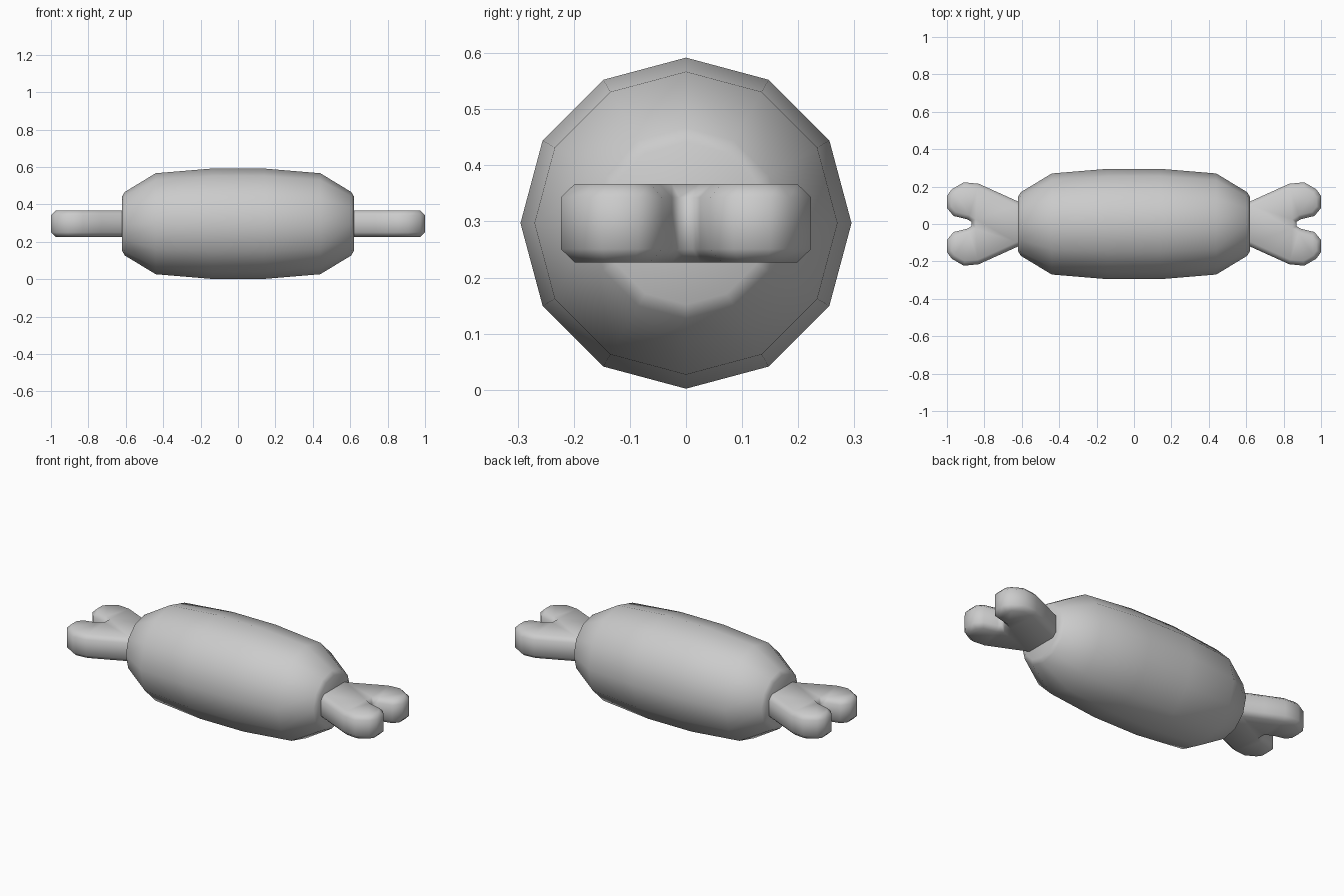
import bpy, bmesh, math

cube = bpy.data.objects.get("Cube")
if cube:
    bpy.data.objects.remove(cube, do_unlink=True)

MID_Z = 0.297
SIDES = 12

grey = bpy.data.materials.new("plain_grey")
grey.use_nodes = True
grey.diffuse_color = (0.6, 0.6, 0.6, 1)
grey.node_tree.nodes["Principled BSDF"].inputs["Base Color"].default_value = (0.6, 0.6, 0.6, 1)


def add_object(name, bm, angle):
    bmesh.ops.recalc_face_normals(bm, faces=bm.faces)
    mesh = bpy.data.meshes.new(name)
    bm.to_mesh(mesh)
    bm.free()
    mesh.materials.append(grey)
    obj = bpy.data.objects.new(name, mesh)
    bpy.context.collection.objects.link(obj)
    bpy.ops.object.select_all(action="DESELECT")
    obj.select_set(True)
    bpy.context.view_layer.objects.active = obj
    bpy.ops.object.shade_smooth_by_angle(angle=math.radians(angle))
    return obj


# Barrel-shaped meat: a mirrored profile of twelve-sided rings along x
half = [(0.14, 0.295), (0.44, 0.27), (0.605, 0.17), (0.62, 0.145)]
profile = [(-x, r) for x, r in reversed(half)] + half
bm = bmesh.new()
rings = []
for x, r in profile:
    angles = [math.tau * i / SIDES for i in range(SIDES)]
    rings.append([bm.verts.new((x, r * math.sin(a), MID_Z + r * math.cos(a))) for a in angles])
for a, b in zip(rings, rings[1:]):
    for i in range(SIDES):
        j = (i + 1) % SIDES
        bm.faces.new((a[i], a[j], b[j], b[i]))
bm.faces.new(rings[0])
bm.faces.new(rings[-1])
add_object("meat_body", bm, 45)

# Forked bone ends: half outline mirrored in y, extruded, rims bevelled
bone_half = [(0.55, 0.09), (0.62, 0.12), (0.73, 0.17), (0.83, 0.215), (0.91, 0.223),
             (0.975, 0.185), (1.0, 0.15), (1.0, 0.085), (0.965, 0.043), (0.89, 0.025), (0.87, 0.012)]
THICK = 0.07


def bone_end(name, side):
    outline = bone_half + [(x, -y) for x, y in reversed(bone_half)]
    bm = bmesh.new()
    face = bm.faces.new([bm.verts.new((side * x, y, MID_Z - THICK)) for x, y in outline])
    new = bmesh.ops.extrude_face_region(bm, geom=[face])["geom"]
    top = [v for v in new if isinstance(v, bmesh.types.BMVert)]
    bmesh.ops.translate(bm, verts=top, vec=(0, 0, 2 * THICK))
    bmesh.ops.recalc_face_normals(bm, faces=bm.faces)
    rims = [e for e in bm.edges if abs(e.verts[0].co.z - e.verts[1].co.z) < 1e-4]
    bmesh.ops.bevel(bm, geom=rims, offset=0.024, segments=1, affect="EDGES", clamp_overlap=False)
    bmesh.ops.triangulate(bm, faces=[f for f in bm.faces if len(f.verts) > 4])
    add_object(name, bm, 60)


bone_end("left_bone_end", 1)
bone_end("right_bone_end", -1)
